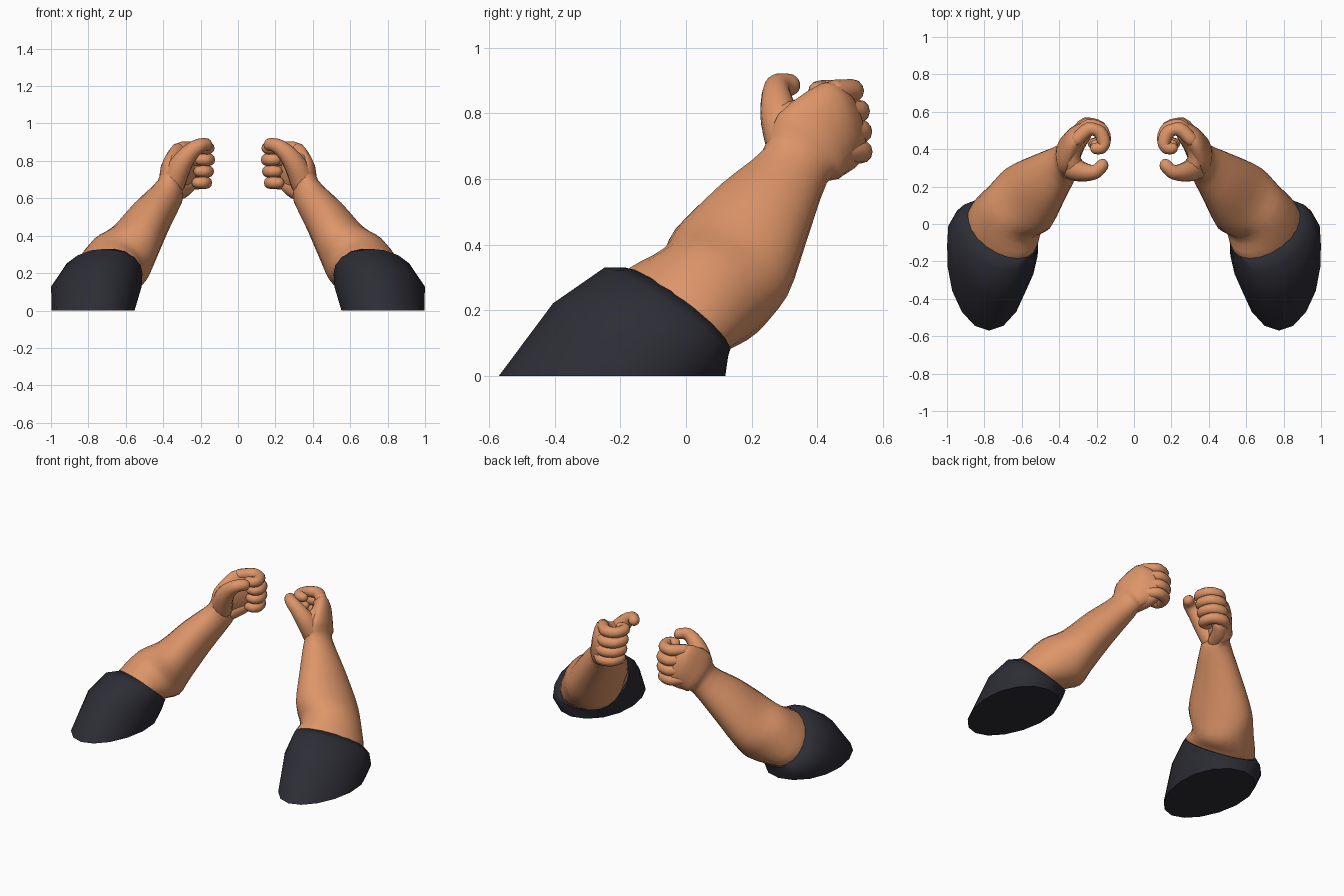
import bpy, bmesh, math
from mathutils import Vector

if "Cube" in bpy.data.objects:
    bpy.data.objects.remove(bpy.data.objects["Cube"])


def material(name, rgb):
    m = bpy.data.materials.new(name)
    m.diffuse_color = (*rgb, 1)
    m.use_nodes = True
    m.node_tree.nodes["Principled BSDF"].inputs["Base Color"].default_value = m.diffuse_color
    return m


SKIN = material("warm skin", (0.72, 0.30, 0.14))
CLOTH = material("dark cloth", (0.026, 0.026, 0.036))


def smooth_rings(rings, steps):
    """Catmull-Rom interpolation of (centre, U, V) rings."""
    out = []
    n = len(rings)
    for i in range(n - 1):
        quad = [rings[max(0, min(n - 1, i + k))] for k in (-1, 0, 1, 2)]
        for s in range(steps):
            t = s / steps
            w = (-t + 2*t*t - t**3, 2 - 5*t*t + 3*t**3, t + 4*t*t - 3*t**3, t**3 - t*t)
            out.append([sum((q[j] * (w[k] / 2) for k, q in enumerate(quad)), Vector())
                        for j in range(3)])
    return out + [rings[-1]]


def round_end(rings, depth):
    """Rounded cap added after the last ring."""
    c, u, v = rings[-1]
    d = (c - rings[-2][0]).normalized() * depth
    return rings + [[c + d * math.sin(a), u * math.cos(a), v * math.cos(a)]
                    for a in (0.4, 0.8, 1.15, 1.4)]


def loft(name, rings, mat, sides=16, egg=0.0, angle=50):
    """Skin elliptical rings, close both ends and mirror to the other arm."""
    bm = bmesh.new()
    loops = []
    for c, u, v in rings:
        loops.append([])
        for k in range(sides):
            a = 2 * math.pi * k / sides
            co = c + u * math.cos(a) + v * math.sin(a) * (1 + egg * math.cos(a))
            loops[-1].append(bm.verts.new(co))
    for a, b in zip(loops, loops[1:]):
        for k in range(sides):
            j = (k + 1) % sides
            bm.faces.new((a[k], a[j], b[j], b[k]))
    bm.faces.new(loops[0])
    bm.faces.new(loops[-1])
    bmesh.ops.recalc_face_normals(bm, faces=bm.faces[:])
    me = bpy.data.meshes.new(name)
    bm.to_mesh(me)
    bm.free()
    me.materials.append(mat)
    for p in me.polygons:
        p.use_smooth = True
    me.set_sharp_from_angle(angle=math.radians(angle))
    ob = bpy.data.objects.new(name, me)
    bpy.context.collection.objects.link(ob)
    ob.modifiers.new("mirror", 'MIRROR').use_mirror_merge = False
    return ob


def vecs(table):
    return [[Vector(p) for p in row] for row in table]


def tube(name, pts, radii, up, flat=1.0, steps=3):
    """Round-ended tube along a path."""
    pts = [Vector(p) for p in pts]
    up = Vector(up)
    rings = []
    for i, p in enumerate(pts):
        t = (pts[min(i + 1, len(pts) - 1)] - pts[max(i - 1, 0)]).normalized()
        u = (up - t * up.dot(t)).normalized()
        rings.append([p, u * radii[i] * flat, t.cross(u) * radii[i]])
    rings = round_end(smooth_rings(rings, steps), radii[-1])
    rings = round_end(rings[::-1], radii[0])
    return loft(name, rings, SKIN, 12)


# Sleeve: flat footprint on the ground up to the tilted opening
loft("sleeve", vecs([
    ((0.775, -0.225, 0), (0, 0.345, 0), (0.222, 0, 0)),
    ((0.757, -0.14, 0.128), (0.01, 0.265, -0.093), (0.242, 0.03, 0)),
    ((0.73, -0.06, 0.195), (0.02, 0.188, -0.135), (0.218, 0.04, 0.005)),
    ((0.70, -0.03, 0.20), (0.03, 0.157, -0.13), (0.19, 0.05, 0.01)),
]), CLOTH, 16, egg=0.1)

# Forearm and back of hand in one piece
arm = smooth_rings(vecs([
    ((0.72, -0.07, 0.17), (0.02, 0.14, -0.11), (0.17, 0.04, 0.01)),
    ((0.70, -0.02, 0.205), (0.03, 0.150, -0.125), (0.182, 0.05, 0.015)),
    ((0.64, 0.075, 0.26), (0.0, 0.14, -0.13), (0.158, 0.065, 0.06)),
    ((0.565, 0.138, 0.345), (0.01, 0.15, -0.12), (0.135, 0.09, 0.04)),
    ((0.47, 0.23, 0.49), (0, 0.122, -0.095), (0.102, 0.07, 0.037)),
    ((0.365, 0.33, 0.635), (-0.02, 0.088, -0.06), (0.065, 0.05, 0.03)),
    ((0.355, 0.375, 0.70), (-0.02, 0.09, -0.10), (0.055, 0.045, 0.02)),
    ((0.31, 0.45, 0.755), (-0.02, 0.04, -0.135), (0.042, 0.05, 0.02)),
    ((0.265, 0.495, 0.765), (-0.015, 0.03, -0.12), (0.03, 0.04, 0.01)),
]), 3)
loft("forearm", round_end(arm, 0.025), SKIN, 20)

# Four curled fingers, index at the top
curl = [(0.30, 0.475), (0.24, 0.528), (0.18, 0.513), (0.157, 0.455), (0.172, 0.43), (0.20, 0.425)]
for name, z, dx, dy in (("index", 0.868, 0.003, -0.022), ("middle", 0.806, 0, -0.004),
                        ("ring", 0.744, 0.006, 0.003), ("little", 0.683, 0.016, 0.004)):
    tube(name + "_finger", [(x + dx, y + dy, z) for x, y in curl],
         [0.036, 0.038, 0.036, 0.035, 0.034, 0.031], (0, 0, 1), flat=0.95)

# Thumb, webbing beside it and heel of the hand
tube("thumb", [(0.35, 0.32, 0.68), (0.305, 0.287, 0.78), (0.255, 0.276, 0.845),
               (0.205, 0.28, 0.882), (0.17, 0.312, 0.887)],
     [0.07, 0.06, 0.048, 0.039, 0.035], (0.6, 0.8, 0.2))
tube("thumb_web", [(0.315, 0.30, 0.78), (0.335, 0.36, 0.80), (0.325, 0.43, 0.825)],
     [0.05, 0.048, 0.05], (0, 0, 1))
tube("palm_heel", [(0.33, 0.38, 0.635), (0.30, 0.45, 0.65), (0.27, 0.49, 0.67)],
     [0.05, 0.05, 0.045], (0, 0, 1))
